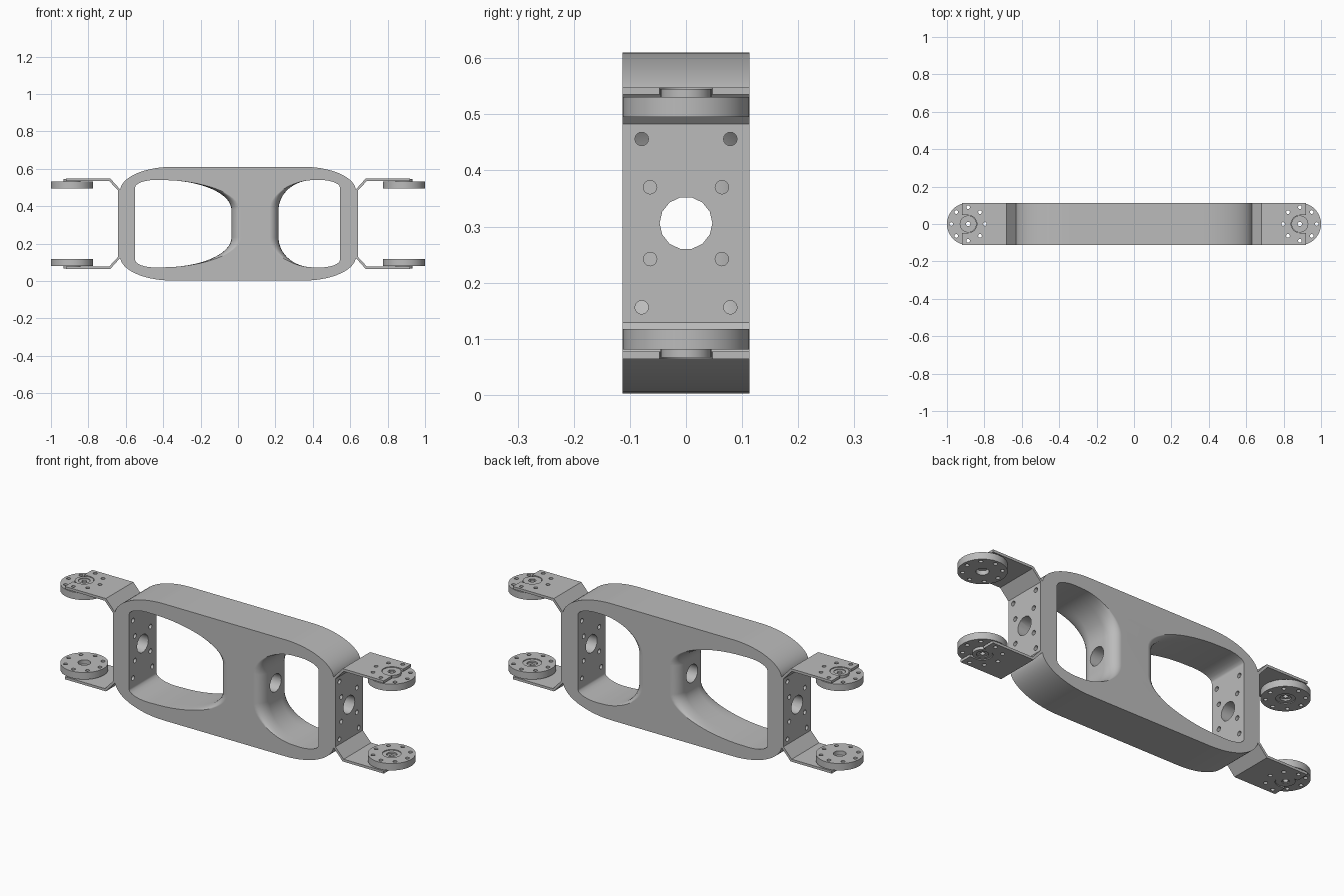
import bpy, bmesh
from math import sin, cos, pi, radians
from mathutils import Matrix, Vector

cube = bpy.data.objects.get("Cube")
if cube:
    bpy.data.objects.remove(cube)

MID, HALF_W = 0.306, 0.113        # height of the centre line, half depth
HUB_X, DISC_R = 0.887, 0.113

gray = bpy.data.materials.new("light gray")
gray.use_nodes = True
gray.diffuse_color = (0.5, 0.5, 0.5, 1)
gray.node_tree.nodes["Principled BSDF"].inputs["Base Color"].default_value = (0.5, 0.5, 0.5, 1)


def make(name, bm):
    bmesh.ops.recalc_face_normals(bm, faces=bm.faces)
    mesh = bpy.data.meshes.new(name)
    bm.to_mesh(mesh)
    bm.free()
    mesh.materials.append(gray)
    ob = bpy.data.objects.new(name, mesh)
    bpy.context.collection.objects.link(ob)
    return ob


def activate(ob):
    bpy.ops.object.select_all(action="DESELECT")
    ob.select_set(True)
    bpy.context.view_layer.objects.active = ob


def cut(ob, bm):
    """Subtract a bmesh from an object."""
    tool = make("cutter", bm)
    activate(ob)
    mod = ob.modifiers.new("cut", "BOOLEAN")
    mod.operation, mod.solver, mod.object = "DIFFERENCE", "EXACT", tool
    bpy.ops.object.modifier_apply(modifier=mod.name)
    bpy.data.objects.remove(tool)


def finish(ob):
    activate(ob)
    bpy.ops.object.shade_smooth_by_angle(angle=radians(32))
    mod = ob.modifiers.new("normals", "WEIGHTED_NORMAL")
    mod.keep_sharp = True


def cylinder(bm, centre, r, depth, sides=16, axis="Z"):
    turn = Matrix.Rotation(pi / 2, 4, "Y") if axis == "X" else Matrix()
    bmesh.ops.create_cone(bm, cap_ends=True, segments=sides, radius1=r, radius2=r,
                          depth=depth, matrix=Matrix.Translation(centre) @ turn)


def loft(bm, rings):
    """Closed solid through a list of equal rings."""
    loops = [[bm.verts.new(p) for p in ring] for ring in rings]
    n = len(loops[0])
    for a, b in zip(loops, loops[1:]):
        for i in range(n):
            j = (i + 1) % n
            bm.faces.new((a[i], a[j], b[j], b[i]))
    bm.faces.new(loops[0])
    bm.faces.new(loops[-1])


def slab(bm, outline, w=HALF_W):
    loft(bm, [[(x, y, z) for x, z in outline] for y in (-w, w)])


def arc(cx, cz, a, b, start, end, n=12):
    return [(cx + a * cos(start + (end - start) * i / n),
             cz + b * sin(start + (end - start) * i / n)) for i in range(n + 1)]


def mirror_z(half):
    """Complete an upper half outline with its reflection about MID."""
    return half + [(x, 2 * MID - z) for x, z in reversed(half)]


def window(outer, inner, flare):
    """Window outline: tight outer corners, wide inner curve beside the column."""
    side = 1 if outer > inner else -1
    cx = side * 0.40
    half = arc(outer - side * 0.11, 0.5, side * 0.11, 0.04, 0, pi / 2, 6)
    for i in range(17):
        t = pi / 2 * i / 16
        half.append((cx + (inner - cx) * sin(t) - side * flare * sin(t) ** 2,
                     0.38 + 0.159 * cos(t)))
    return mirror_z(half)


# Body: rounded frame with a filleted column between two windows
upper = arc(0.35, 0.48, 0.281, 0.13, 0, pi / 2, 14)
upper += [(-x, z) for x, z in reversed(upper)]
bm = bmesh.new()
slab(bm, mirror_z(upper))
body = make("body_frame", bm)

steps = [(0.05 + 0.063 * sin(a), 0.05 * (1 - cos(a))) for a in (pi / 2 * i / 5 for i in range(6))]
steps.append((0.14, 0.05))
sections = [(-y, f) for y, f in reversed(steps)] + steps
for outer, inner in ((-0.55, -0.035), (0.545, 0.217)):
    bm = bmesh.new()
    loft(bm, [[(x, y, z) for x, z in window(outer, inner, f)] for y, f in sections])
    cut(body, bm)


def end_holes():
    """Cable bore through everything plus the screw holes of both end walls."""
    bm = bmesh.new()
    cylinder(bm, (0, 0, MID), 0.047, 1.6, 14, "X")
    for x in (-0.6, 0.6):
        for y, z in ((0.079, 0.15), (0.064, 0.064)):
            for sy in (-1, 1):
                for sz in (-1, 1):
                    cylinder(bm, (x, sy * y, MID + sz * z), 0.012, 0.2, 16, "X")
    return bm


cut(body, end_holes())
finish(body)


def ring_holes(bm, x, z, depth):
    for i in range(8):
        a = pi / 4 * i
        cylinder(bm, (x + 0.09 * cos(a), 0.09 * sin(a), z), 0.01, depth, 12)


for side, label in ((1, "left"), (-1, "right")):
    # Bent sheet bracket: end plate, two angled webs and two ears
    outside = [(0.92, 0.548), (0.683, 0.548), (0.629, 0.488)]
    inside = [(0.641, 0.483), (0.689, 0.535), (0.92, 0.535)]
    path = outside + [(x, 2 * MID - z) for x, z in reversed(outside)]
    path += [(x, 2 * MID - z) for x, z in reversed(inside)] + inside
    bm = bmesh.new()
    slab(bm, [(side * x, z) for x, z in path])
    bracket = make(label + "_bracket", bm)
    cut(bracket, end_holes())
    bm = bmesh.new()
    ring_holes(bm, side * HUB_X, MID, 0.7)
    # Open slot around each hub
    slot = [(side * x, y) for x, y in arc(HUB_X, 0, 0.047, 0.047, pi / 2, 3 * pi / 2, 16)]
    slot += [(side * 0.96, -0.047), (side * 0.96, 0.047)]
    loft(bm, [[(x, y, z) for x, y in slot] for z in (0.03, 0.58)])
    cut(bracket, bm)
    finish(bracket)

    # Joint discs: the outer hub faces the bracket ear
    for up, level in ((1, "upper"), (-1, "lower")):
        def at(h):
            return Vector((side * HUB_X, 0, MID + up * h))
        bm = bmesh.new()
        cylinder(bm, at(0.207), DISC_R, 0.036, 48)
        disc = make(f"{level}_{label}_disc", bm)
        bm = bmesh.new()
        ring_holes(bm, side * HUB_X, at(0.207).z, 0.1)
        cylinder(bm, at(0.207), 0.012, 0.1)
        cut(disc, bm)
        bm = bmesh.new()
        if side == up:
            # deep socket on the inner face
            cylinder(bm, at(0.189), 0.03, 0.044, 24)
            cut(disc, bm)
        else:
            # shallow stepped bearing seat on the inner face
            cylinder(bm, at(0.189), 0.045, 0.008, 32)
            cut(disc, bm)
            bm = bmesh.new()
            cylinder(bm, at(0.189), 0.025, 0.024, 24)
            cut(disc, bm)
        finish(disc)

        bm = bmesh.new()
        cylinder(bm, at(0.2315), 0.045, 0.015, 32)
        hub = make(f"{level}_{label}_hub", bm)
        bm = bmesh.new()
        cylinder(bm, at(0.23), 0.012, 0.1)
        cut(hub, bm)
        bm = bmesh.new()
        cylinder(bm, at(0.24), 0.018 if side == up else 0.028, 0.01, 24)
        cut(hub, bm)
        finish(hub)
